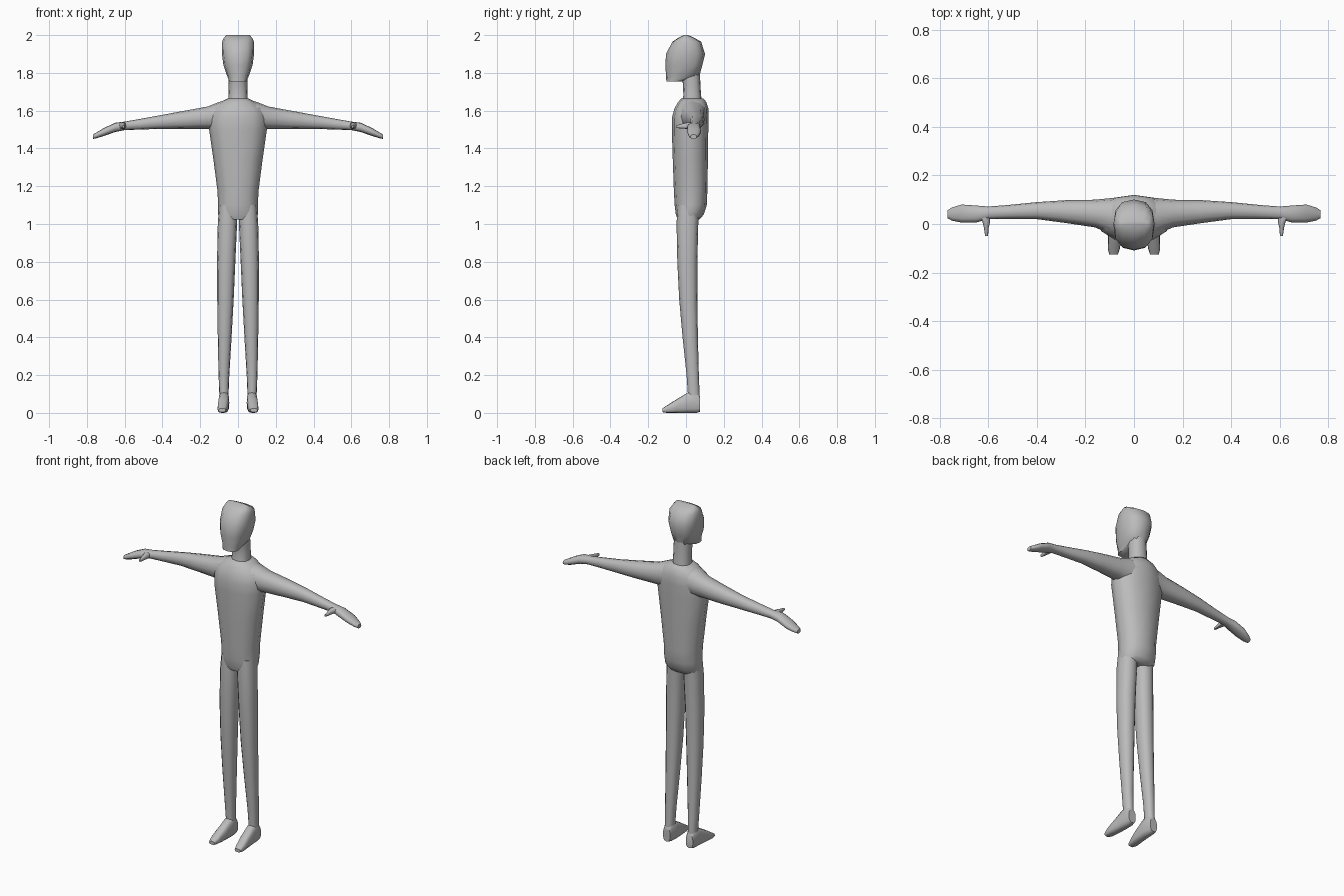
import bpy, bmesh, math

cube = bpy.data.objects.get("Cube")
if cube:
    bpy.data.objects.remove(cube, do_unlink=True)

# One plain grey for the whole figure
grey = bpy.data.materials.new("plain grey")
grey.use_nodes = True
grey.diffuse_color = (0.5, 0.5, 0.5, 1)
grey.node_tree.nodes["Principled BSDF"].inputs["Base Color"].default_value = (0.5, 0.5, 0.5, 1)


def loft(name, axis, rows, power=2.3, sides=12, mirror=False, angle=50):
    """Skin rounded sections along an axis.
    Each row: position, then min and max of the two other axes in xyz order."""
    bm = bmesh.new()
    rings = []
    for pos, a0, a1, b0, b1 in rows:
        ring = []
        for i in range(sides):
            t = 2 * math.pi * i / sides
            c, s = math.cos(t), math.sin(t)
            u = math.copysign(abs(c) ** (2 / power), c)
            v = math.copysign(abs(s) ** (2 / power), s)
            co = [(a0 + a1) / 2 + u * (a1 - a0) / 2,
                  (b0 + b1) / 2 + v * (b1 - b0) / 2]
            co.insert("xyz".index(axis), pos)
            ring.append(bm.verts.new(co))
        rings.append(ring)
    for r, q in zip(rings, rings[1:]):
        for i in range(sides):
            j = (i + 1) % sides
            bm.faces.new((r[i], r[j], q[j], q[i]))
    bm.faces.new(rings[0])
    bm.faces.new(rings[-1])
    bmesh.ops.recalc_face_normals(bm, faces=bm.faces)
    me = bpy.data.meshes.new(name)
    bm.to_mesh(me)
    bm.free()
    me.materials.append(grey)
    ob = bpy.data.objects.new(name, me)
    bpy.context.collection.objects.link(ob)
    bpy.ops.object.select_all(action="DESELECT")
    ob.select_set(True)
    bpy.context.view_layer.objects.active = ob
    bpy.ops.object.shade_smooth_by_angle(angle=math.radians(angle))
    if mirror:
        ob.modifiers.new("Mirror", "MIRROR")
    return ob


# Head with a flat face front, low jaw and short top ridge
loft("head", "z", [
    (1.755, -.046, .046, -.104, -.02),
    (1.785, -.058, .058, -.106, .072),
    (1.84, -.077, .077, -.109, .086),
    (1.90, -.085, .085, -.106, .101),
    (1.965, -.084, .084, -.072, .080),
    (1.985, -.076, .076, -.042, .045),
    (2.0, -.062, .062, -.012, .012),
], power=2.5)

# Neck
loft("neck", "z", [
    (1.62, -.056, .056, -.03, .088),
    (1.68, -.050, .050, -.014, .080),
    (1.74, -.049, .049, -.016, .076),
    (1.81, -.049, .049, -.03, .074),
])

# Torso from hips to shoulders
loft("torso", "z", [
    (1.025, -.096, .096, -.044, .072),
    (1.05, -.106, .106, -.054, .094),
    (1.10, -.106, .106, -.060, .110),
    (1.17, -.108, .108, -.064, .113),
    (1.34, -.130, .130, -.070, .116),
    (1.50, -.153, .153, -.075, .118),
    (1.56, -.153, .153, -.075, .120),
    (1.61, -.140, .140, -.062, .119),
    (1.645, -.095, .095, -.042, .108),
    (1.665, -.055, .055, -.025, .092),
], power=2.2)

# Arms running into flat hands
loft("arms", "x", [
    (.05, -.050, .112, 1.49, 1.660),
    (.10, -.040, .106, 1.50, 1.646),
    (.16, -.014, .100, 1.504, 1.622),
    (.28, .004, .098, 1.504, 1.600),
    (.40, .020, .090, 1.504, 1.578),
    (.52, .021, .078, 1.500, 1.556),
    (.60, .020, .072, 1.497, 1.542),
    (.65, .006, .076, 1.487, 1.536),
    (.71, .006, .080, 1.466, 1.508),
    (.75, .014, .068, 1.454, 1.484),
    (.768, .024, .056, 1.450, 1.474),
], mirror=True)

# Thumbs pointing forward
loft("thumbs", "y", [
    (.04, .592, .645, 1.503, 1.536),
    (.01, .592, .624, 1.503, 1.538),
    (-.015, .598, .618, 1.505, 1.532),
    (-.05, .601, .613, 1.508, 1.523),
], sides=8, mirror=True)

# Legs
loft("legs", "z", [
    (.03, .050, .099, .012, .074),
    (.10, .050, .099, .010, .072),
    (.20, .046, .103, .003, .068),
    (.40, .034, .107, -.018, .063),
    (.60, .023, .110, -.036, .060),
    (.80, .014, .111, -.046, .060),
    (1.0, .005, .107, -.050, .065),
    (1.10, .003, .100, -.045, .070),
], mirror=True)

# Feet tapering to thin toes
loft("feet", "y", [
    (.075, .052, .098, .006, .085),
    (.055, .048, .101, .0, .115),
    (.01, .046, .103, .0, .108),
    (-.05, .050, .107, .0, .072),
    (-.10, .058, .108, .0, .040),
    (-.125, .066, .102, .004, .024),
], power=3, mirror=True)
